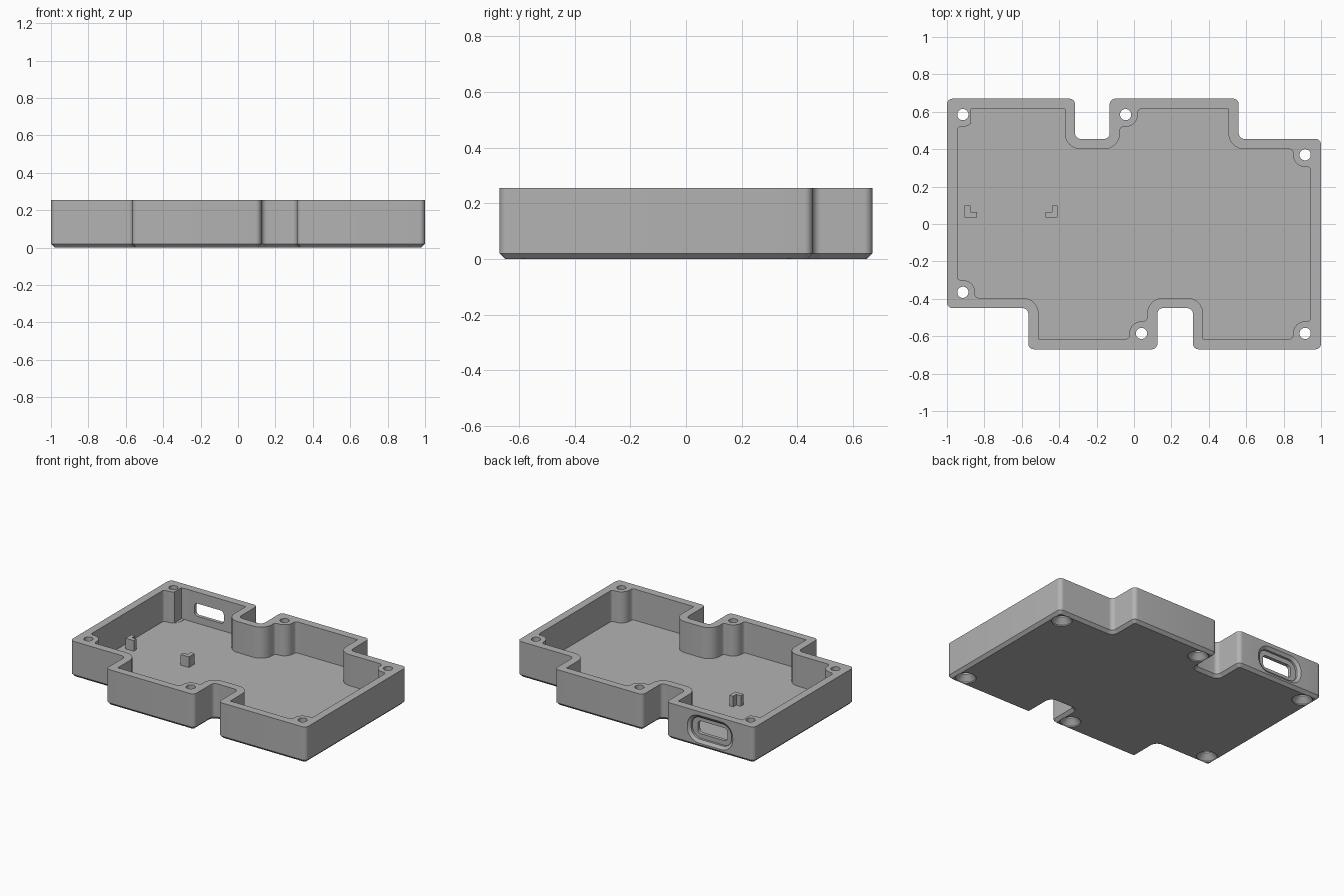
import bpy, bmesh, math
from mathutils import Vector

HEIGHT, FLOOR, WALL, CHAMFER, RADIUS = 0.255, 0.035, 0.055, 0.02, 0.03
BOSS = 0.095
PORT_X, PORT_Z = -0.657, 0.13

cube = bpy.data.objects.get("Cube")
if cube:
    bpy.data.objects.remove(cube)

grey = bpy.data.materials.new("plain_grey")
grey.use_nodes = True
grey.diffuse_color = (0.45, 0.45, 0.45, 1)
grey.node_tree.nodes["Principled BSDF"].inputs["Base Color"].default_value = grey.diffuse_color


def corner_info(pts, i):
    """Directions into and out of a corner, and whether it is convex (clockwise path)."""
    a = (pts[i] - pts[i - 1]).normalized()
    b = (pts[(i + 1) % len(pts)] - pts[i]).normalized()
    return a, b, a.cross(b) < 0


def inset(pts, d):
    """Move every edge of a right-angled clockwise path inward."""
    out = []
    for i, p in enumerate(pts):
        a, b, convex = corner_info(pts, i)
        out.append(p + (b - a) * d * (1 if convex else -1))
    return out


def rounded(pts, radii, steps=8):
    """Replace each right-angled corner by a quarter arc."""
    out = []
    for i, (p, r) in enumerate(zip(pts, radii)):
        if r < 0.001:
            out.append(p)
            continue
        a, b, _ = corner_info(pts, i)
        centre = p - a * r + b * r
        for k in range(steps + 1):
            t = math.pi / 2 * k / steps
            out.append(centre - b * r * math.cos(t) + a * r * math.sin(t))
    return out


def loft(name, rings):
    """Closed solid through rings of equal point count."""
    bm = bmesh.new()
    loops = [[bm.verts.new(p) for p in ring] for ring in rings]
    n = len(loops[0])
    bm.faces.new(loops[0])
    bm.faces.new(loops[-1])
    for lo, hi in zip(loops, loops[1:]):
        for i in range(n):
            j = (i + 1) % n
            bm.faces.new((lo[i], lo[j], hi[j], hi[i]))
    bmesh.ops.recalc_face_normals(bm, faces=bm.faces)
    mesh = bpy.data.meshes.new(name)
    bm.to_mesh(mesh)
    bm.free()
    mesh.materials.append(grey)
    obj = bpy.data.objects.new(name, mesh)
    bpy.context.collection.objects.link(obj)
    return obj


def flat(pts, z):
    return [(p.x, p.y, z) for p in pts]


def circle(c, r, z, n=32):
    return [(c.x + r * math.cos(math.tau * k / n), c.y + r * math.sin(math.tau * k / n), z)
            for k in range(n)]


def box_path(x0, x1, y0, y1):
    return [Vector(p) for p in ((x0, y1), (x1, y1), (x1, y0), (x0, y0))]


def port_ring(half_w, half_h, r, y):
    path = rounded(box_path(-half_w, half_w, -half_h, half_h), [r] * 4)
    return [(PORT_X + p.x, y, PORT_Z + p.y) for p in path]


def cut(target, cutter):
    cutter.hide_render = True
    mod = target.modifiers.new("cut", "BOOLEAN")
    mod.operation, mod.solver, mod.object = "DIFFERENCE", "EXACT", cutter
    bpy.context.view_layer.objects.active = target
    bpy.ops.object.modifier_apply(modifier=mod.name)
    bpy.data.objects.remove(cutter)


# Stepped outline, clockwise from the back right corner
outline = [Vector(p) for p in (
    (-1, 0.67), (-0.315, 0.67), (-0.315, 0.455), (-0.13, 0.455),
    (-0.13, 0.67), (0.56, 0.67), (0.56, 0.455), (1, 0.455),
    (1, -0.67), (0.315, -0.67), (0.315, -0.45), (0.125, -0.45),
    (0.125, -0.67), (-0.565, -0.67), (-0.565, -0.45), (-1, -0.45))]
boss_corners = (0, 4, 7, 8, 12, 15)


def shell_ring(d, z):
    radii = [RADIUS + (-d if corner_info(outline, i)[2] else d) for i in range(len(outline))]
    return flat(rounded(inset(outline, d), radii), z)


# Case body with a chamfered bottom edge
case = loft("case_body", [shell_ring(CHAMFER, 0), shell_ring(0, CHAMFER), shell_ring(0, HEIGHT)])

# Cavity, stepping around a screw boss in six corners
path, radii, holes = [], [], []
for i, p in enumerate(inset(outline, WALL)):
    a, b, convex = corner_info(outline, i)
    if i in boss_corners:
        path += [p - a * BOSS, p - a * BOSS + b * BOSS, p + b * BOSS]
        radii += [0.02, 0.065, 0.02]
        holes.append(p + (b - a) * 0.03)
    else:
        path.append(p)
        radii.append(0 if convex else RADIUS + WALL)
cavity = rounded(path, radii)
cut(case, loft("cavity_cutter", [flat(cavity, FLOOR), flat(cavity, HEIGHT + 0.1)]))

# Plug clearance beside the back right boss
clearance = box_path(-0.872, -0.6, 0.5, 0.614)
cut(case, loft("clearance_cutter", [flat(clearance, FLOOR + 0.001), flat(clearance, HEIGHT + 0.1)]))

# Countersunk screw holes
for c in holes:
    cut(case, loft("screw_cutter", [circle(c, 0.067, -0.01), circle(c, 0.067, 0.008),
                                    circle(c, 0.03, 0.045), circle(c, 0.03, HEIGHT + 0.1)]))

# Recessed port in the back wall
cut(case, loft("recess_cutter", [port_ring(0.178, 0.098, 0.09, 0.7), port_ring(0.178, 0.098, 0.09, 0.67),
                                 port_ring(0.158, 0.078, 0.07, 0.655), port_ring(0.158, 0.078, 0.07, 0.64)]))
cut(case, loft("port_cutter", [port_ring(0.115, 0.045, 0.025, 0.7), port_ring(0.115, 0.045, 0.025, 0.58)]))

# Pair of L-shaped board posts on the floor
for side, name in ((-1, "right_board_post"), (1, "left_board_post")):
    ell = [Vector((PORT_X + side * x, y)) for x, y in (
        (0.248, 0.1), (0.218, 0.1), (0.218, 0.065), (0.183, 0.065), (0.183, 0.035), (0.248, 0.035))]
    loft(name, [flat(ell, FLOOR - 0.005), flat(ell, FLOOR + 0.075)])

# Smooth the rounded walls, keep the edges sharp
bpy.ops.object.select_all(action="DESELECT")
case.select_set(True)
bpy.context.view_layer.objects.active = case
bpy.ops.object.shade_smooth_by_angle(angle=math.radians(30))
